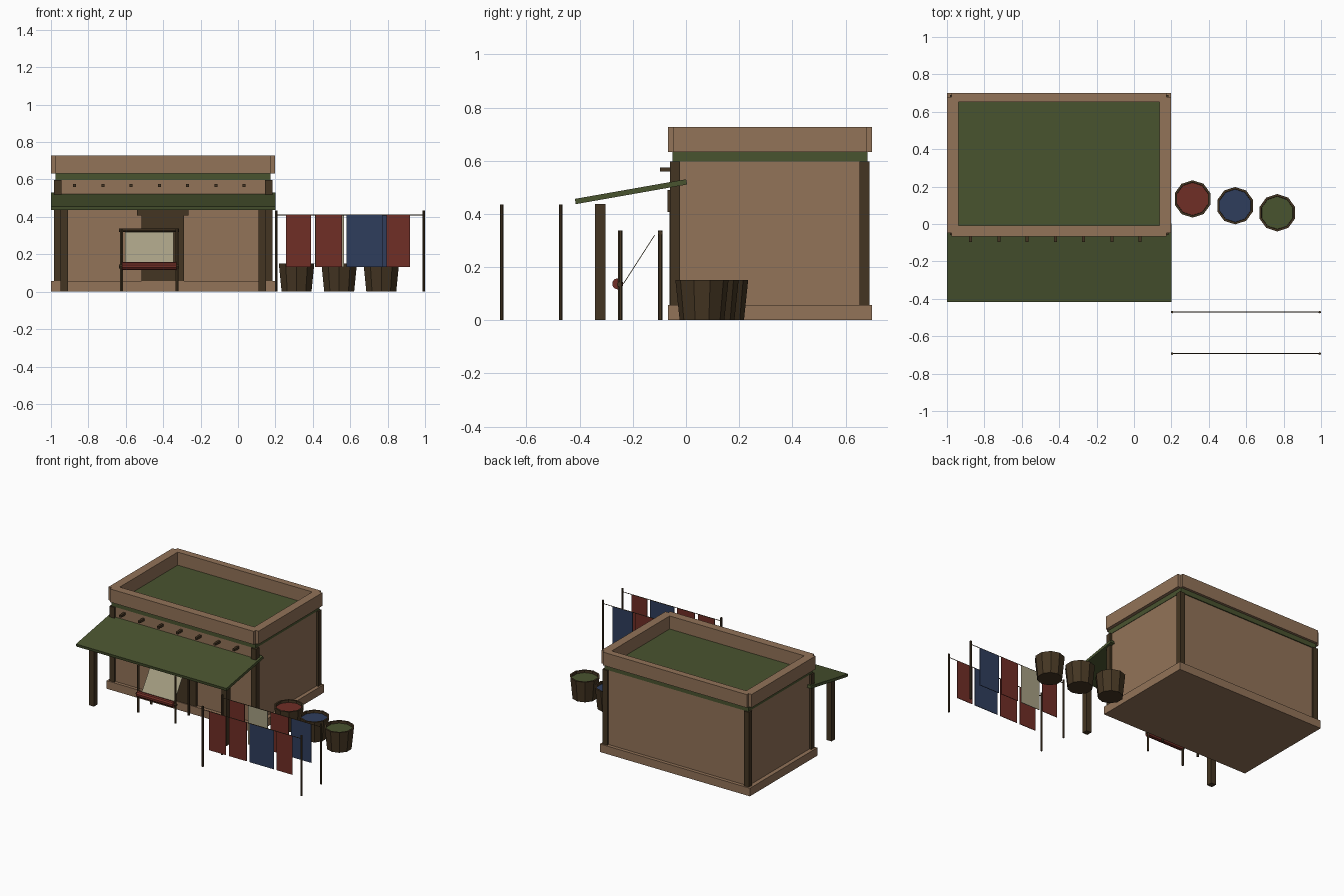
import bpy, bmesh, math
from mathutils import Vector

if "Cube" in bpy.data.objects:
    bpy.data.objects.remove(bpy.data.objects["Cube"])


def mat(name, r, g, b):
    lin = [(c / 255 / 12.92 if c < 11 else ((c / 255 + 0.055) / 1.055) ** 2.4) for c in (r, g, b)]
    m = bpy.data.materials.new(name)
    m.diffuse_color = (*lin, 1)
    m.use_nodes = True
    m.node_tree.nodes["Principled BSDF"].inputs["Base Color"].default_value = m.diffuse_color
    return m


ADOBE = mat("adobe clay", 146, 115, 88)
GREEN = mat("olive green", 73, 83, 47)
WOOD = mat("dark wood", 68, 53, 34)
RED = mat("madder red", 112, 46, 38)
BLUE = mat("indigo blue", 47, 61, 92)
CREAM = mat("undyed cream", 166, 159, 131)


def finish(name, bm, *mats):
    bmesh.ops.recalc_face_normals(bm, faces=bm.faces)
    me = bpy.data.meshes.new(name)
    bm.to_mesh(me)
    bm.free()
    ob = bpy.data.objects.new(name, me)
    bpy.context.collection.objects.link(ob)
    for m in mats:
        me.materials.append(m)
    return ob


def box(name, m, x0, x1, y0, y1, z0, z1):
    bm = bmesh.new()
    bmesh.ops.create_cube(bm, size=1)
    for v in bm.verts:
        v.co = ((x0 + x1) / 2 + v.co.x * (x1 - x0),
                (y0 + y1) / 2 + v.co.y * (y1 - y0),
                (z0 + z1) / 2 + v.co.z * (z1 - z0))
    return finish(name, bm, m)


def rod(name, m, a, b, r, sides=8):
    a, b = Vector(a), Vector(b)
    bm = bmesh.new()
    bmesh.ops.create_cone(bm, cap_ends=True, segments=sides, radius1=r, radius2=r, depth=(b - a).length)
    ob = finish(name, bm, m)
    ob.location = (a + b) / 2
    ob.rotation_euler = (b - a).to_track_quat('Z', 'Y').to_euler()
    return ob


# House body
box("plinth", ADOBE, -1, 0.197, -0.068, 0.70, 0, 0.058)
box("walls", ADOBE, -0.97, 0.17, -0.045, 0.675, 0.05, 0.60)
box("roof_slab", GREEN, -0.975, 0.173, -0.05, 0.682, 0.597, 0.633)
box("parapet_front", ADOBE, -0.975, 0.173, -0.068, -0.008, 0.632, 0.727)
box("parapet_back", ADOBE, -0.975, 0.173, 0.652, 0.70, 0.632, 0.727)
box("parapet_left", ADOBE, -1, -0.938, -0.048, 0.68, 0.632, 0.727)
box("parapet_right", ADOBE, 0.136, 0.197, -0.048, 0.68, 0.632, 0.727)

# Corner posts
for x in (-0.985, 0.145):
    for y in (-0.06, 0.652):
        box("corner_post", WOOD, x, x + 0.04, y, y + 0.038, 0.02, 0.597)

# Roof beam ends
for i in range(7):
    x = -0.873 + i * 0.151
    box("beam_end", WOOD, x - 0.008, x + 0.008, -0.097, -0.03, 0.559, 0.575)

# Door
box("door", WOOD, -0.515, -0.29, -0.063, -0.03, 0.058, 0.42)
box("door_lintel", WOOD, -0.54, -0.265, -0.069, -0.03, 0.408, 0.49)

# Sloped awning on two pillars
awning = box("awning", GREEN, -0.6, 0.6, -0.2125, 0.2125, -0.01, 0.01)
awning.location = (-0.4, -0.207, 0.4835)
awning.rotation_euler.x = math.radians(10)
for x in (-0.93, 0.13):
    box("awning_pillar", WOOD, x - 0.02, x + 0.02, -0.343, -0.302, 0, 0.437)

# Loom: four posts, back beam, cloth roll and slanted cloth
for x in (-0.623, -0.326):
    for y in (-0.247, -0.097):
        rod("loom_post", WOOD, (x, y, 0), (x, y, 0.338), 0.008, 6)
rod("loom_back_beam", WOOD, (-0.635, -0.097, 0.328), (-0.315, -0.097, 0.328), 0.009)
rod("loom_front_beam", WOOD, (-0.635, -0.25, 0.135), (-0.315, -0.25, 0.135), 0.01)
rod("cloth_roll", RED, (-0.62, -0.257, 0.137), (-0.33, -0.257, 0.137), 0.021, 10)
loom_cloth = box("loom_cloth", CREAM, -0.13, 0.13, -0.1085, 0.1085, -0.0015, 0.0015)
loom_cloth.location = (-0.475, -0.177, 0.228)
loom_cloth.rotation_euler.x = math.atan2(0.182, 0.117)

# Dye tubs: tapered staved wall, rim and coloured liquid
def tub(name, x, y, dye):
    bm = bmesh.new()
    rings = []
    for r, z in ((0.084, 0), (0.1, 0.152), (0.088, 0.152), (0.087, 0.135)):
        rings.append([bm.verts.new((x + r * math.sin(math.tau * i / 10),
                                    y + r * math.cos(math.tau * i / 10), z)) for i in range(10)])
    for a, b in zip(rings, rings[1:]):
        for i in range(10):
            j = (i + 1) % 10
            bm.faces.new((a[i], a[j], b[j], b[i]))
    bm.faces.new(rings[0])
    bm.faces.new(rings[-1]).material_index = 1
    finish(name, bm, WOOD, dye)


tub("red_dye_tub", 0.313, 0.134, RED)
tub("blue_dye_tub", 0.541, 0.098, BLUE)
tub("green_dye_tub", 0.766, 0.06, GREEN)

# Drying racks with hanging cloths
racks = (
    (-0.693, ((0.257, 0.39, RED), (0.415, 0.555, RED), (0.58, 0.772, BLUE), (0.795, 0.92, RED))),
    (-0.471, ((0.262, 0.385, RED), (0.412, 0.566, CREAM), (0.592, 0.735, RED), (0.755, 0.915, BLUE))),
)
for y, cloths in racks:
    for x in (0.204, 0.993):
        rod("rack_post", WOOD, (x, y, 0), (x, y, 0.435), 0.007, 8)
    rod("rack_line", WOOD, (0.204, y, 0.411), (0.993, y, 0.411), 0.0025, 6)
    for x0, x1, m in cloths:
        box("hanging_cloth", m, x0, x1, y - 0.002, y + 0.002, 0.132, 0.41)
